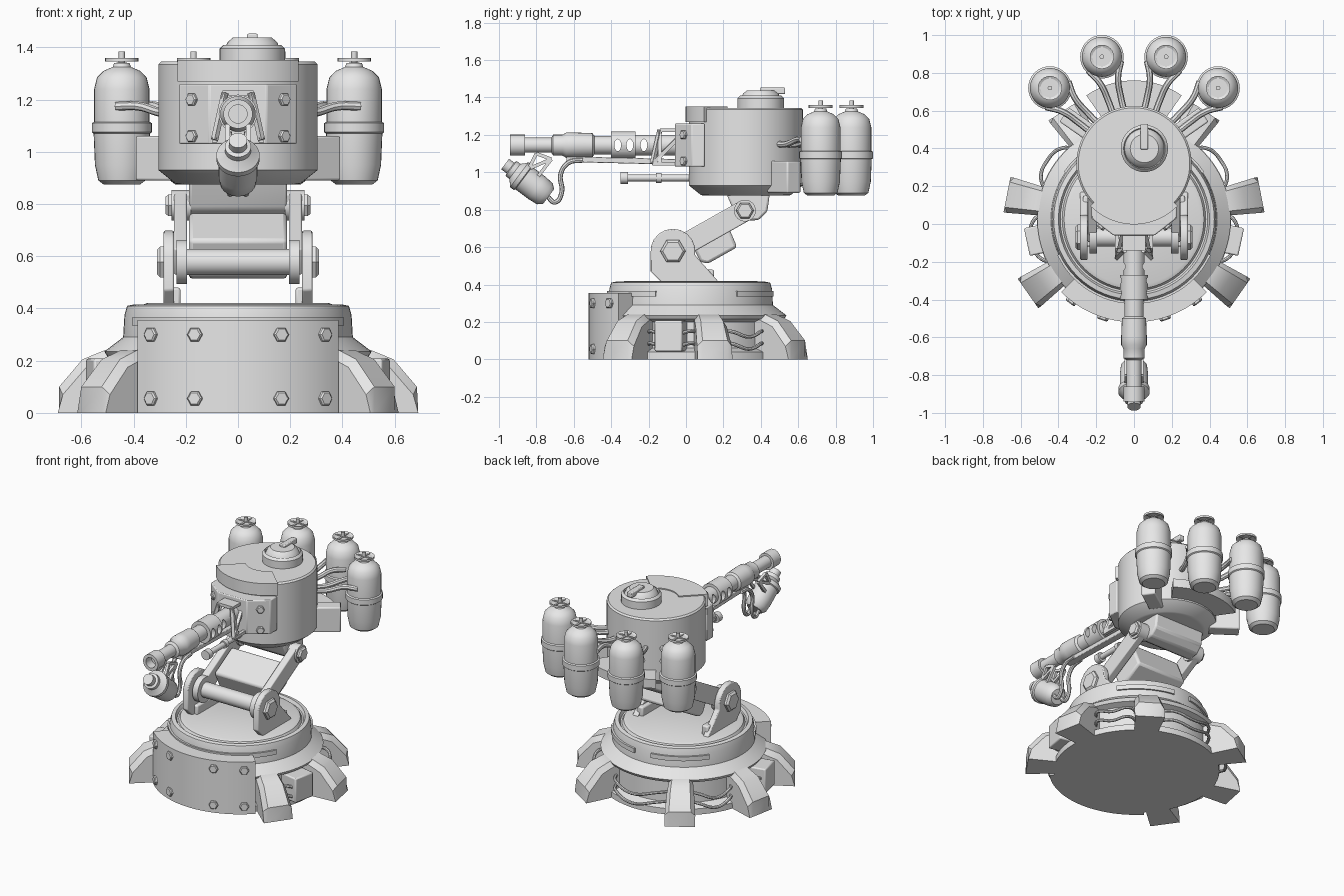
import bpy, bmesh, math
from mathutils import Vector, Matrix

cube = bpy.data.objects.get("Cube")
if cube:
    bpy.data.objects.remove(cube)

GREY = (0.8, 0.8, 0.8, 1)
metal = bpy.data.materials.new("plain grey")
metal.use_nodes = True
metal.diffuse_color = GREY
metal.node_tree.nodes["Principled BSDF"].inputs["Base Color"].default_value = GREY
parts = []


def finish(name, bm, matrix=None, bevel=0):
    bmesh.ops.remove_doubles(bm, verts=bm.verts, dist=1e-5)
    bmesh.ops.recalc_face_normals(bm, faces=bm.faces)
    if matrix:
        bm.transform(matrix)
    me = bpy.data.meshes.new(name)
    bm.to_mesh(me)
    bm.free()
    me.materials.append(metal)
    ob = bpy.data.objects.new(name, me)
    bpy.context.collection.objects.link(ob)
    if bevel:
        m = ob.modifiers.new("edge", "BEVEL")
        m.width, m.segments, m.limit_method = bevel, 2, "ANGLE"
    parts.append(ob)
    return ob


def turn(name, prof, at=(0, 0, 0), axis=(0, 0, 1), n=40):
    """Revolve (radius, height) points around an axis."""
    bm = bmesh.new()
    pts = [(0, prof[0][1])] + list(prof) + [(0, prof[-1][1])]
    vs = [bm.verts.new((r, 0, z)) for r, z in pts]
    es = [bm.edges.new(p) for p in zip(vs, vs[1:])]
    bmesh.ops.spin(bm, geom=vs + es, axis=(0, 0, 1), cent=(0, 0, 0),
                   angle=2 * math.pi, steps=n, use_merge=False)
    rot = Vector(axis).to_track_quat("Z", "Y").to_matrix().to_4x4()
    return finish(name, bm, Matrix.Translation(at) @ rot)


def sector(name, r0, r1, a0, a1, z0, z1, cy, n=24):
    """Curved block between two radii and two angles."""
    bm = bmesh.new()
    f = bm.faces.new([bm.verts.new((r, 0, z)) for r, z in ((r0, z0), (r1, z0), (r1, z1), (r0, z1))])
    bmesh.ops.rotate(bm, verts=bm.verts, matrix=Matrix.Rotation(math.radians(a0), 3, "Z"))
    start = f.copy()
    out = bmesh.ops.spin(bm, geom=[f] + f.edges[:] + f.verts[:], axis=(0, 0, 1), cent=(0, 0, 0),
                         angle=math.radians(a1 - a0), steps=n)
    return finish(name, bm, Matrix.Translation((0, cy, 0)))


def prism(name, pts, lo, hi, axis="x", bevel=0, matrix=None):
    """Extrude a flat outline along x (outline in y, z) or z (outline in x, y)."""
    bm = bmesh.new()
    co = (lambda p: (lo, p[0], p[1])) if axis == "x" else (lambda p: (p[0], p[1], lo))
    f = bm.faces.new([bm.verts.new(co(p)) for p in pts])
    out = bmesh.ops.extrude_face_region(bm, geom=[f])
    d = (hi - lo, 0, 0) if axis == "x" else (0, 0, hi - lo)
    bmesh.ops.translate(bm, vec=d, verts=[v for v in out["geom"] if isinstance(v, bmesh.types.BMVert)])
    return finish(name, bm, matrix, bevel)


def bar(name, a, b, w, h, bevel=0):
    """Rectangular bar from a to b."""
    a, b = Vector(a), Vector(b)
    bm = bmesh.new()
    bmesh.ops.create_cube(bm, size=1)
    bmesh.ops.scale(bm, vec=(w, h, (b - a).length), verts=bm.verts)
    rot = (b - a).to_track_quat("Z", "Y").to_matrix().to_4x4()
    return finish(name, bm, Matrix.Translation((a + b) / 2) @ rot, bevel)


def tube(name, pts, r):
    """Round smooth hose through the points."""
    cu = bpy.data.curves.new(name, "CURVE")
    cu.dimensions, cu.bevel_depth, cu.bevel_resolution, cu.resolution_u = "3D", r, 2, 6
    cu.use_fill_caps = True
    s = cu.splines.new("BEZIER")
    s.bezier_points.add(len(pts) - 1)
    for bp, p in zip(s.bezier_points, pts):
        bp.co, bp.handle_left_type, bp.handle_right_type = p, "AUTO", "AUTO"
    tmp = bpy.data.objects.new(name + "_path", cu)
    bm = bmesh.new()
    bm.from_mesh(tmp.to_mesh())
    bpy.data.objects.remove(tmp)
    return finish(name, bm)


def bolt(name, at, axis, r=0.03, h=0.015):
    return turn(name, [(r, -0.01), (r, h * .6), (r * .8, h)], at, axis, 6)


def polar(r, deg, z, cy):
    a = math.radians(deg)
    return Vector((r * math.cos(a), cy + r * math.sin(a), z))


# Base
BY, TY = 0.025, 0.32
turn("base", [(.515, 0), (.515, .04), (.46, .06), (.46, .2), (.5, .215), (.512, .235), (.44, .29),
              (.435, .375), (.425, .41), (.4, .415), (.39, .395), (.38, .395), (.37, .412), (.35, .42)],
     (0, BY, 0), n=64)
sector("front_plate", .4, .545, -135, -45, 0, .355, BY)
for i, (a, b) in enumerate(((-155, -25), (34, 82), (98, 146))):
    sector("ring_strip", .42, .448, a, b, .335, .365, BY)
for a in (-37.5, -17.5, 17.5, 37.5):
    for z in (.055, .3):
        p = polar(.545, a - 90, z, BY)
        bolt("plate_bolt", p, p - Vector((0, BY, z)))

# Legs: wedge widening outward, with chamfered top
LEG = [(.42, 0), (.685, 0), (.685, .1), (.595, .205), (.51, .24), (.42, .24)]
for a in (-35, 11, 57, 123, 169, 215):
    bm = bmesh.new()
    rings = []
    for k in (-1, -.72, .72, 1):
        rings.append([bm.verts.new((r - (.0 if abs(k) < 1 else .02 * (z > 0)), k * (.065 + .14 * (r - .42) * .8),
                                    z - (.03 if abs(k) == 1 and z > 0 else 0))) for r, z in LEG])
    for p, q in zip(rings, rings[1:]):
        for i in range(len(LEG)):
            j = (i + 1) % len(LEG)
            bm.faces.new((p[i], p[j], q[j], q[i]))
    bm.faces.new(rings[0])
    bm.faces.new(rings[-1])
    finish("leg", bm, Matrix.Translation((0, BY, 0)) @ Matrix.Rotation(math.radians(a), 4, "Z"))

# Junction boxes and cables between the legs
for a in (-12, 192):
    bar("junction_box", polar(.44, a, .125, BY), polar(.58, a, .125, BY), .15, .165, .008)
for a, b in ((-30, 6), (16, 52), (62, 118), (128, 164), (174, 210)):
    for z in (.075, .14):
        pts = [polar(r, a + (b - a) * t, z + dz, BY) for t, r, dz in
               ((0, .46, 0), (.2, .535, .01), (.5, .555, -.02), (.8, .535, .01), (1, .46, 0))]
        tube("base_cable", pts, .01)

# Folding arm
LOW, UP = Vector((0, -.07, .578)), Vector((0, .315, .795))
bracket = [polar(.12, 90 + 150 - k * 24, 0, -.07) for k in range(11)]
bracket = [(p.y, p.x + .578) for p in
           [Vector((.12 * math.cos(math.radians(t)), -.07 + .12 * math.sin(math.radians(t)), 0))
            for t in range(-100, 101, 20)]]
bracket = [(-.12, .4)] + bracket[:]
bracket = [(-.12, .4), (-.19, .47)] + bracket[1:][1:] + [(.17, .42), (.17, .4)]
for s in (-1, 1):
    prism("arm_bracket", bracket, s * .245, s * .285, bevel=.006)
    bar("bracket_foot", (s * .245, -.12, .435), (s * .245, .15, .435), .05, .09, .01)
    x = Vector((s, 0, 0))
    bar("arm_link", LOW + x * .22, UP + x * .22, .05, .115, .006)
    turn("lower_pivot", [(.085, .195), (.085, .235)], LOW, x)
    bolt("lower_nut", LOW + x * .28, x, .068, .03)
    turn("upper_pivot", [(.058, .18), (.058, .255)], UP, x)
    bolt("upper_nut", UP + x * .25, x, .048, .027)
d = (UP - LOW).normalized()
n = Vector((0, -d.z, d.y))
core = [LOW + d * t + n * h for t, h in ((.11, .035), (.1, -.12), (.13, -.15), (.31, -.15), (.33, .035))]
prism("arm_core", [(p.y, p.z) for p in core], -.188, .188, bevel=.015)
turn("arm_axle", [(.05, -.2), (.05, .2)], LOW, (1, 0, 0))
prism("turret_yoke", [(.21, .9), (.45, .9), (.435, .79), (.39, .745), (.32, .74), (.26, .78)],
      -.188, .188, bevel=.012)

# Turret body and hatch
turn("turret_body", [(.22, .875), (.24, .878), (.305, .93), (.305, 1.335), (.295, 1.345)],
     (0, TY, 0), n=64)
sector("turret_visor", .14, .322, -136, -44, 1.27, 1.352, TY)
turn("hatch", [(.125, 1.33), (.125, 1.395), (.11, 1.41), (.105, 1.395), (.095, 1.42), (.075, 1.437)],
     (.055, .4, 0))
bar("hatch_handle", (.055, .395, 1.435), (.055, .53, 1.435), .04, .035, .005)

# Gun mount with angled bolt panels
prism("gun_mount", [(-.11, -.06), (.11, -.06), (.225, .03), (.225, .1), (-.225, .1), (-.225, .03)],
      1.03, 1.26, "z", .006)
for s in (-1, 1):
    for z in (1.06, 1.2):
        bolt("mount_bolt", (s * .175, -.01, z), (s * .62, -.78, 0), .026)
    top, low = Vector((s * .05, 0, 1.225)), Vector((s * .09, 0, 1.045))
    f, g = Vector((0, -.14, 0)), Vector((0, -.18, 0))
    for a, b in ((top, top + f), (low, low + g), (top + f, low + g), (top, low + g), (top + f, low + f)):
        bar("mount_frame", a, b, .02, .02)
bar("frame_cap", (0, -.14, 1.225), (0, 0, 1.225), .1, .02)

# Barrel
GZ = 1.145
GUN = [(.055, .05), (.055, .27), (.074, .27), (.074, .4), (.05, .4), (.05, .49), (.064, .5), (.068, .6),
       (.068, .64), (.056, .66), (.056, .71), (.04, .72), (.04, .86), (.056, .86), (.056, .94),
       (.035, .94), (.035, .88)]
barrel = turn("barrel", GUN, (0, 0, GZ), (0, -1, 0), 24)
for y in (-.225, -.3, -.365):
    slot = turn("slot_cutter", [(.018, -.2), (.018, .2)], (0, y, GZ), (1, 0, 0), 16)
    slot.scale.z = 1.8
    slot.location.z = -GZ * .8
    slot.hide_render = True
    slot.hide_viewport = True
    parts.remove(slot)
    m = barrel.modifiers.new("slot", "BOOLEAN")
    m.operation, m.object = "DIFFERENCE", slot
bar("barrel_rail", (0, -.64, 1.07), (0, -.02, 1.055), .05, .03, .004)
turn("pilot_tube", [(.018, -.03), (.018, .13), (.026, .13), (.026, .16), (.018, .16),
                    (.018, .31), (.032, .31), (.032, .35)], (0, 0, .97), (0, -1, 0), 20)

# Slung canister with hose
C, ax = Vector((0, -.835, .945)), Vector((0, -.8, .6))
turn("canister", [(.05, -.125), (.07, -.1), (.075, -.05), (.075, .04), (.083, .045), (.083, .07),
                  (.07, .08), (.05, .1), (.05, .125), (.035, .13), (.035, .165)], C, ax, 28)
for s in (-.04, .04):
    for a, b in (((-.8, 1.1), (-.84, 1.02)), ((-.8, 1.1), (-.72, 1.07)), ((-.72, 1.07), (-.79, .98)),
                 ((-.84, 1.02), (-.72, 1.07))):
        bar("canister_strut", (s, *a), (s, *b), .018, .018)
for s in (-.03, .03):
    tube("canister_hose", [(s, -.74, .87), (s, -.70, .84), (s, -.665, .89), (s, -.67, .99),
                           (s, -.63, 1.05), (s, -.55, 1.065)], .013)

# Tanks, hand wheels and their supports
TANK = [(.07, .875), (.09, .89), (.103, .95), (.108, 1.07), (.115, 1.075), (.115, 1.11), (.106, 1.115),
        (.106, 1.24), (.095, 1.285), (.07, 1.31), (.035, 1.325), (.03, 1.34), (.012, 1.342), (.012, 1.385)]
for s in (-1, 1):
    for tx, ty in ((.445, .72), (.17, .885)):
        c = Vector((s * tx, ty, 0))
        turn("tank", TANK, c, n=32)
        turn("wheel_rim", [(.05, 1.352), (.064, 1.345), (.064, 1.359), (.05, 1.352)], c, n=24)
        for v in (Vector((.055, 0, 0)), Vector((0, .055, 0))):
            bar("wheel_spoke", c - v + Vector((0, 0, 1.352)), c + v + Vector((0, 0, 1.352)), .012, .01)
        out = (c - Vector((0, TY, 0))).normalized()
        side = Vector((-out.y, out.x, 0))
        dist = (c - Vector((0, TY, 0))).length
        for k in (-1, 1):
            pts = [Vector((0, TY, z)) + out * r + side * k * w for r, w, z in
                   ((.28, .03, 1.15), (.36, .035, 1.15), (dist - .13, .05, 1.175), (dist - .05, .09, 1.175))]
            tube("tank_clamp", pts, .017)
    a = 90 - s * 55
    bar("tank_bracket", polar(.26, a, .975, TY), polar(.45, a, .975, TY), .09, .17, .008)
sector("rear_shelf", .28, .44, 55, 125, .94, 1.0, TY)

# Smooth shading with crisp edges
bpy.ops.object.select_all(action="DESELECT")
for ob in parts:
    ob.select_set(True)
bpy.context.view_layer.objects.active = parts[0]
bpy.ops.object.shade_smooth_by_angle(angle=math.radians(35))
